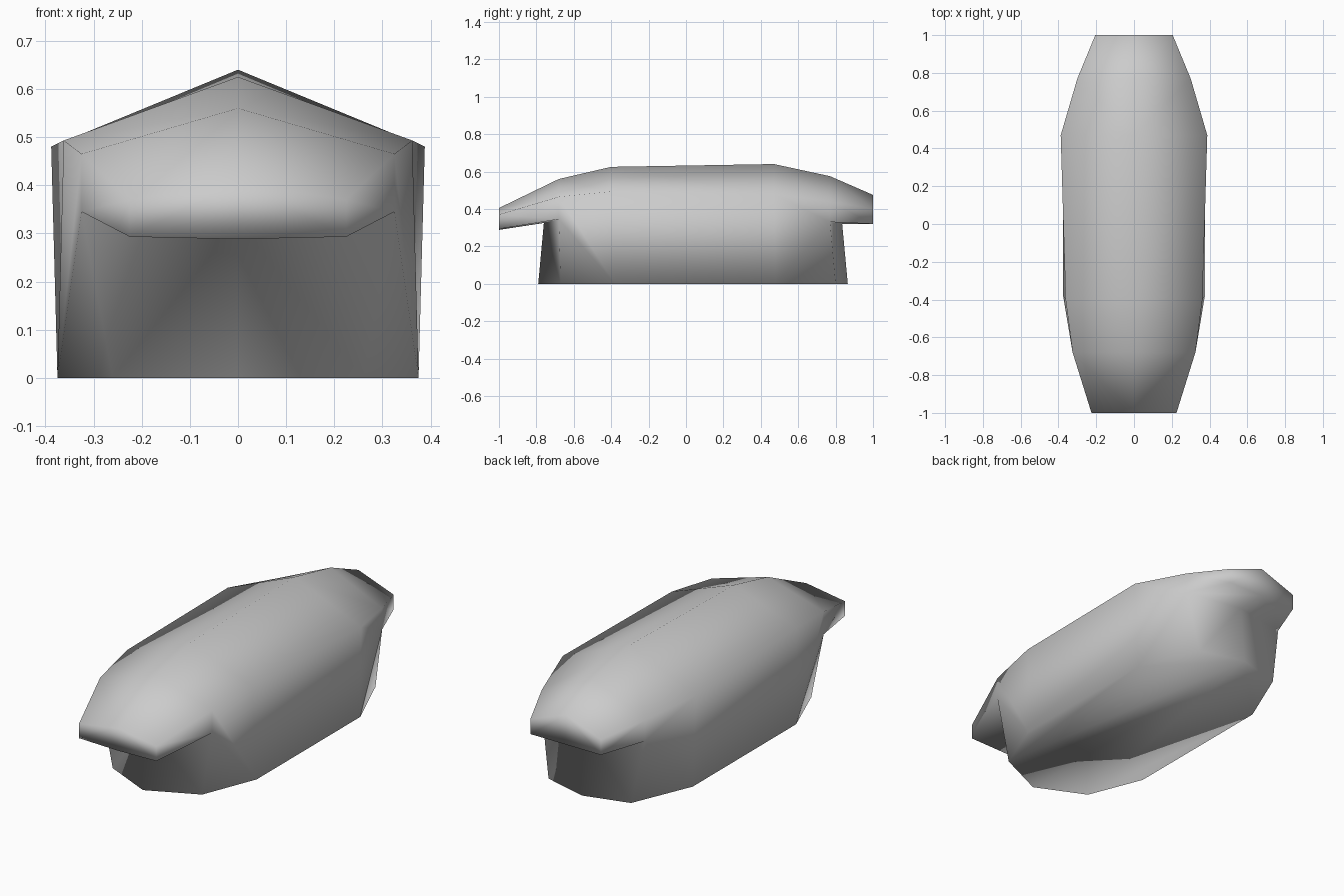
import bpy, bmesh
from mathutils import Matrix

cube = bpy.data.objects.get("Cube")
if cube:
    bpy.data.objects.remove(cube, do_unlink=True)

grey = bpy.data.materials.new("plain_grey")
grey.use_nodes = True
colour = (0.6, 0.6, 0.6, 1)
grey.diffuse_color = colour
grey.node_tree.nodes["Principled BSDF"].inputs["Base Color"].default_value = colour

# Stations, front to back: y, ridge z, shoulder (x, z), foot (x, y, z)
stations = [
    (-1.0, 0.405, (0.225, 0.37), (0.225, -1.0, 0.293)),
    (-0.68, 0.56, (0.325, 0.465), (0.325, -0.68, 0.345)),
    (-0.40, 0.625, (0.362, 0.493), (0.375, -0.38, 0)),
    (0.47, 0.64, (0.388, 0.48), (0.375, 0.48, 0)),
    (0.77, 0.575, (0.30, 0.44), (0.30, 0.77, 0.33)),
    (1.0, 0.475, (0.205, 0.40), (0.205, 1.0, 0.32)),
]

bm = bmesh.new()
vert, face = bm.verts.new, bm.faces.new
ridge = [vert((0, y, z)) for y, z, s, f in stations]
shoulder = [vert((s[0], y, s[1])) for y, z, s, f in stations]
foot = [vert(f) for y, z, s, f in stations]

# Roof slopes and side walls
for i in range(len(stations) - 1):
    face((ridge[i], ridge[i + 1], shoulder[i + 1], shoulder[i]))
    face((shoulder[i], shoulder[i + 1], foot[i + 1], foot[i]))


def end_wall(tip, neck, side, keel, wall_top, base_mid, base_corner):
    """Overhanging tip, its underside and the end wall below it."""
    keel, top, mid, corner = [vert(p) for p in (keel, wall_top, base_mid, base_corner)]
    face((ridge[tip], shoulder[tip], foot[tip], keel))
    face((keel, foot[tip], foot[neck], top))
    face((top, foot[neck], corner, mid))
    face((foot[neck], foot[side], corner))
    return mid, corner


front = end_wall(0, 1, 2, (0, -1, 0.288), (0, -0.76, 0.325), (0, -0.79, 0), (0.26, -0.67, 0))
back = end_wall(5, 4, 3, (0, 1, 0.32), (0, 0.835, 0.32), (0, 0.865, 0), (0.24, 0.80, 0))

# Flat underside
face((front[0], front[1], foot[2], foot[3], back[1], back[0]))

# Mirror to the other side
bmesh.ops.mirror(bm, geom=bm.verts[:] + bm.edges[:] + bm.faces[:],
                 matrix=Matrix.Identity(4), merge_dist=0.0005, axis='X')
bmesh.ops.remove_doubles(bm, verts=bm.verts[:], dist=0.0005)
bmesh.ops.recalc_face_normals(bm, faces=bm.faces[:])
for f in bm.faces:
    f.smooth = True

mesh = bpy.data.meshes.new("hull")
bm.to_mesh(mesh)
bm.free()
mesh.materials.append(grey)
hull = bpy.data.objects.new("hull", mesh)
bpy.context.collection.objects.link(hull)
